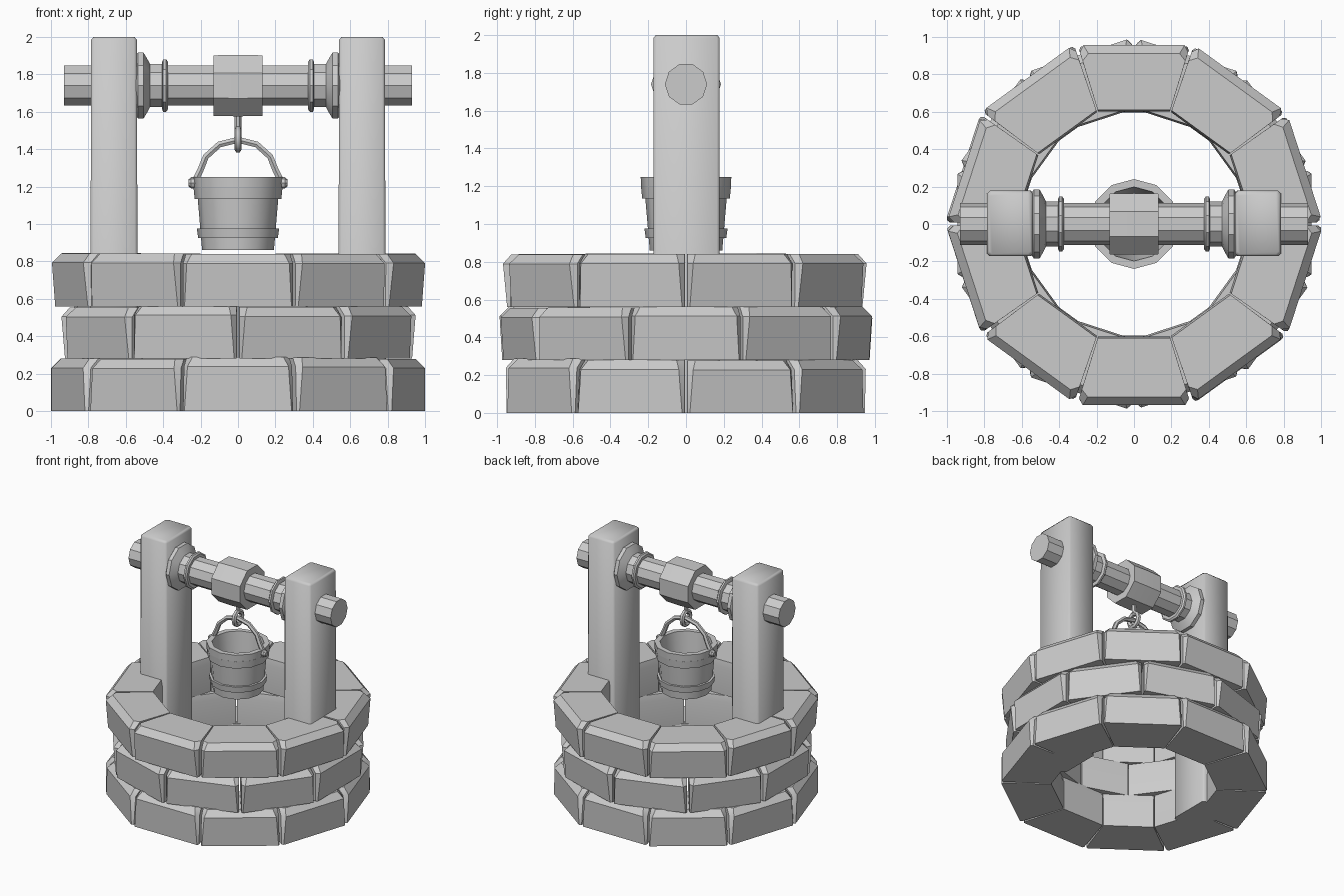
import bpy, bmesh, random
from math import sin, cos, pi, radians, tau
from mathutils import Vector

if "Cube" in bpy.data.objects:
    bpy.data.objects.remove(bpy.data.objects["Cube"])

random.seed(4)


def finish(name, bm, angle=35):
    bmesh.ops.remove_doubles(bm, verts=bm.verts, dist=1e-5)
    bmesh.ops.recalc_face_normals(bm, faces=bm.faces)
    me = bpy.data.meshes.new(name)
    bm.to_mesh(me)
    bm.free()
    ob = bpy.data.objects.new(name, me)
    bpy.context.collection.objects.link(ob)
    bpy.ops.object.select_all(action='DESELECT')
    ob.select_set(True)
    bpy.context.view_layer.objects.active = ob
    bpy.ops.object.shade_smooth_by_angle(angle=radians(angle))
    return ob


def skin(bm, rings, closed=False):
    """Bridge equal rings of points with quads."""
    vs = [[bm.verts.new(p) for p in r] for r in rings]
    n = len(vs[0])
    pairs = list(zip(vs, vs[1:])) + ([(vs[-1], vs[0])] if closed else [])
    for a, b in pairs:
        for i in range(n):
            j = (i + 1) % n
            bm.faces.new((a[i], a[j], b[j], b[i]))
    if not closed:
        bm.faces.new(vs[0])
        bm.faces.new(vs[-1])


def lathe(name, profile, segs, axis='z', centre=(0, 0, 0), phase=0, closed=False):
    """Spin (radius, height) points round the z or x axis."""
    c, rings = Vector(centre), []
    for r, h in profile:
        ring = []
        for k in range(segs):
            t = phase + tau * k / segs
            u, v = r * cos(t), r * sin(t)
            ring.append(c + Vector((u, v, h) if axis == 'z' else (h, u, v)))
        rings.append(ring)
    bm = bmesh.new()
    skin(bm, rings, closed)
    return finish(name, bm)


def tube(name, points, radius, cyclic=False):
    cu = bpy.data.curves.new(name, 'CURVE')
    cu.dimensions = '3D'
    cu.bevel_depth, cu.bevel_resolution, cu.use_fill_caps = radius, 1, True
    sp = cu.splines.new('POLY')
    sp.points.add(len(points) - 1)
    for p, co in zip(sp.points, points):
        p.co = (*co, 1)
    sp.use_cyclic_u = cyclic
    ob = bpy.data.objects.new(name, cu)
    bpy.context.collection.objects.link(ob)
    bpy.ops.object.select_all(action='DESELECT')
    ob.select_set(True)
    bpy.context.view_layer.objects.active = ob
    bpy.ops.object.convert(target='MESH')
    bpy.ops.object.shade_smooth_by_angle(angle=radians(50))


def stone_course(name, z0, z1, r_low, r_high, r_in, offset):
    """Ten wedge stones with chamfered outer corners and top edge."""
    bm = bmesh.new()
    for i in range(10):
        a0, a1 = offset + 36 * i, offset + 36 * (i + 1)
        dr, dz = random.uniform(-.012, .004), random.uniform(-.008, .004)
        rings = []
        # height, outer radius, corner chamfer depth, corner chamfer degrees, inner radius
        for z, r, c, d, ri in ((z0, r_low, .015, 1.2, r_in),
                               (z1 - .05 + dz, r_high, .03, 2.2, r_in),
                               (z1 + dz, r_high - .05, .03, 3.0, r_in + .01)):
            r += dr
            polar = [(ri, a0 + .3), (r - c, a0 + .5), (r, a0 + d),
                     (r, a1 - d), (r - c, a1 - .5), (ri, a1 - .3)]
            rings.append([(q * cos(radians(a)), q * sin(radians(a)), z) for q, a in polar])
        skin(bm, rings)
    finish(name, bm, 40)


# Stone wall in three staggered courses
stone_course("stone_course_bottom", 0, .285, 1.0, 1.0, .625, 0)
stone_course("stone_course_middle", .28, .56, .97, .985, .615, 18)
stone_course("stone_course_top", .56, .845, .985, 1.003, .63, 0)

# Posts, running down inside the wall
for s, side in ((-1, "left"), (1, "right")):
    bm = bmesh.new()
    rings = []
    for z, hx, hy in ((0, .128, .175), (1.985, .122, .175), (2.0, .11, .163)):
        b = .015
        pts = [(hx, hy - b), (hx - b, hy), (b - hx, hy), (-hx, hy - b),
               (-hx, b - hy), (b - hx, -hy), (hx - b, -hy), (hx, b - hy)]
        rings.append([(s * .663 + x, y + .003, z) for x, y in pts])
    skin(bm, rings)
    finish(side + "_post", bm, 50)

# Axle with collars, thin rings and the rope coil
axle_at = (0, 0, 1.74)
lathe("axle", [(.112, -.93), (.112, .93)], 10, 'x', axle_at)
for s, side in ((-1, "left"), (1, "right")):
    lathe(side + "_collar", [(.17, s * .545), (.185, s * .535), (.185, s * .505),
                             (.15, s * .485), (.12, s * .47), (.12, s * .4)], 10, 'x', axle_at)
    lathe(side + "_axle_ring", [(.135, s * .375), (.148, s * .385),
                                (.148, s * .4), (.135, s * .405)], 10, 'x', axle_at)
lathe("rope_coil", [(.175, -.132), (.178, 0), (.175, .132)], 8, 'x', axle_at, pi / 8)

# Hanging rope and link
tube("rope_end", [(0, 0, 1.62), (0, 0, 1.5)], .018)
tube("hanging_link", [(0, .052 * cos(tau * k / 10), 1.452 + .055 * sin(tau * k / 10))
                      for k in range(10)], .02, True)

# Bucket: hollow shell, hoops, lugs and handle
lathe("bucket_body", [(0, .86), (.192, .86), (.225, 1.25), (.198, 1.25), (.165, .9), (0, .9)], 12)
for name, r0, r1, z0, z1 in (("bucket_lower_hoop", .213, .22, .925, .975),
                             ("bucket_upper_hoop", .232, .238, 1.135, 1.195),
                             ("bucket_rim", .237, .24, 1.195, 1.25)):
    lathe(name, [(r0, z0), (r1, z1), (.2, z1), (.18, z0)] if z0 < 1 else
          [(r0, z0), (r1, z1), (.205, z1), (.205, z0)], 12, closed=True)
for s, side in ((-1, "left"), (1, "right")):
    lathe(side + "_handle_lug", [(.018, s * .215), (.03, s * .235), (.03, s * .25),
                                 (.018, s * .265)], 8, 'x', (0, 0, 1.22))
half = [(.235, 1.22), (.2, 1.29), (.172, 1.36), (.1, 1.425)]
arch = [(-x, 0, z) for x, z in half] + [(0, 0, 1.45)] + [(x, 0, z) for x, z in half[::-1]]
tube("bucket_handle", arch, .019)
